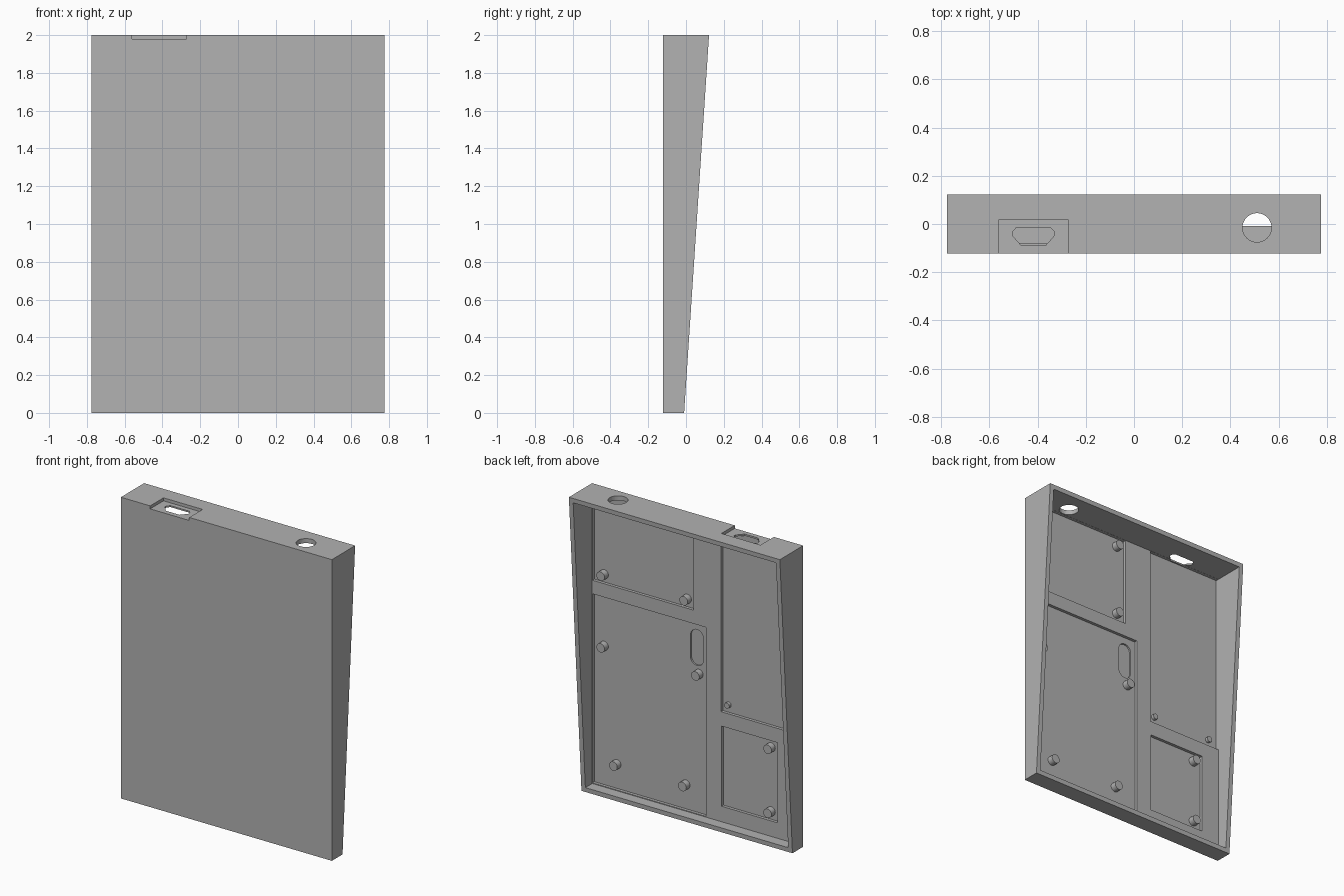
import bpy, bmesh, math
from mathutils import Matrix, Vector

cube = bpy.data.objects.get("Cube")
if cube:
    bpy.data.objects.remove(cube, do_unlink=True)

grey = bpy.data.materials.new("plain_grey")
grey.use_nodes = True
COLOUR = (0.445, 0.445, 0.445, 1)
grey.diffuse_color = COLOUR
grey.node_tree.nodes["Principled BSDF"].inputs["Base Color"].default_value = COLOUR


def prism(name, outline, direction):
    """Extrude a closed 3D outline along a direction."""
    bm = bmesh.new()
    face = bm.faces.new([bm.verts.new(p) for p in outline])
    ext = bmesh.ops.extrude_face_region(bm, geom=[face])
    moved = [g for g in ext["geom"] if isinstance(g, bmesh.types.BMVert)]
    bmesh.ops.translate(bm, vec=Vector(direction), verts=moved)
    bmesh.ops.recalc_face_normals(bm, faces=bm.faces)
    mesh = bpy.data.meshes.new(name)
    bm.to_mesh(mesh)
    bm.free()
    mesh.materials.append(grey)
    obj = bpy.data.objects.new(name, mesh)
    bpy.context.collection.objects.link(obj)
    return obj


def box(name, x0, x1, y0, y1, z0, z1):
    outline = [(x0, y0, z0), (x1, y0, z0), (x1, y0, z1), (x0, y0, z1)]
    return prism(name, outline, (0, y1 - y0, 0))


def arc(cx, cy, r, start, end, steps):
    span = [math.radians(start + (end - start) * i / steps) for i in range(steps + 1)]
    return [(cx + r * math.cos(a), cy + r * math.sin(a)) for a in span]


def cut(target, cutter):
    mod = target.modifiers.new("cut", 'BOOLEAN')
    mod.operation = 'DIFFERENCE'
    mod.solver = 'EXACT'
    mod.object = cutter
    bpy.context.view_layer.objects.active = target
    bpy.ops.object.modifier_apply(modifier=mod.name)
    bpy.data.objects.remove(cutter, do_unlink=True)


# Main levels of the case, measured from front to back
W, FRONT, BACK, LOW_BACK = 0.775, -0.122, 0.122, -0.01
WALL, FLOOR, POCKET = 0.03, -0.08, -0.10
IN = W - WALL
EDGE = IN - 0.001
TOP = 2 - WALL

# Wedge-shaped shell, hollow from behind
side = [(-W, FRONT, 0), (-W, LOW_BACK, 0), (-W, BACK, 2), (-W, FRONT, 2)]
case = prism("case_shell", side, (2 * W, 0, 0))
cut(case, box("cavity", -IN, IN, FLOOR, 0.3, WALL, TOP))

# Shallow pockets in the floor of the shell: x range, z range
pockets = [
    (0.0, EDGE, 1.38, TOP - 0.001),
    (-0.09, EDGE, WALL + 0.005, 1.29),
    (-EDGE, -0.20, 0.76, TOP - 0.001),
    (-0.615, -0.205, 0.133, 0.665),
]
for x0, x1, z0, z1 in pockets:
    cut(case, box("pocket", x0, x1, POCKET, -0.06, z0, z1))

# Rounded slot sunk into the large pocket
slot = arc(-0.01, 1.2, 0.047, 0, 180, 12) + arc(-0.01, 1.055, 0.047, 180, 360, 12)
cut(case, prism("slot", [(x, -0.111, z) for x, z in slot], (0, 0.03, 0)))

# Round hole through the top wall
hole = arc(0.51, -0.015, 0.06, 0, 360, 40)[:-1]
cut(case, prism("round_hole", [(x, y, 1.9) for x, y in hole], (0, 0, 0.2)))

# Connector notch and tapered opening in the top wall
cut(case, box("notch", -0.56, -0.273, -0.2, 0.018, 1.98, 2.1))
half = [(0.05, -0.09), (0.087, -0.047), (0.087, -0.033), (0.07, -0.014)]
port = half + [(-x, y) for x, y in reversed(half)]
cut(case, prism("port", [(x - 0.417, y, 1.9) for x, y in port], (0, 0, 0.2)))


# Mounting pins standing on the pocket floors
def pin(name, x, z, r, length):
    ring = arc(x, z, r, 0, 360, 24)[:-1]
    obj = prism(name, [(px, POCKET - 0.005, pz) for px, pz in ring], (0, length + 0.005, 0))
    bpy.ops.object.select_all(action='DESELECT')
    obj.select_set(True)
    bpy.context.view_layer.objects.active = obj
    bpy.ops.object.shade_smooth_by_angle(angle=math.radians(30))


groups = {
    "upper_pin": [(0.67, 1.433), (0.06, 1.433), (0.67, 1.91), (0.06, 1.91)],
    "lower_pin": [(0.67, 0.957), (-0.026, 0.957), (0.577, 0.197), (0.07, 0.197)],
    "corner_pin": [(-0.556, 0.612), (-0.556, 0.187)],
}
for name, spots in groups.items():
    for x, z in spots:
        pin(name, x, z, 0.03, 0.04)
for x in (-0.243, -0.676):
    pin("small_pin", x, 0.81, 0.019, 0.02)
